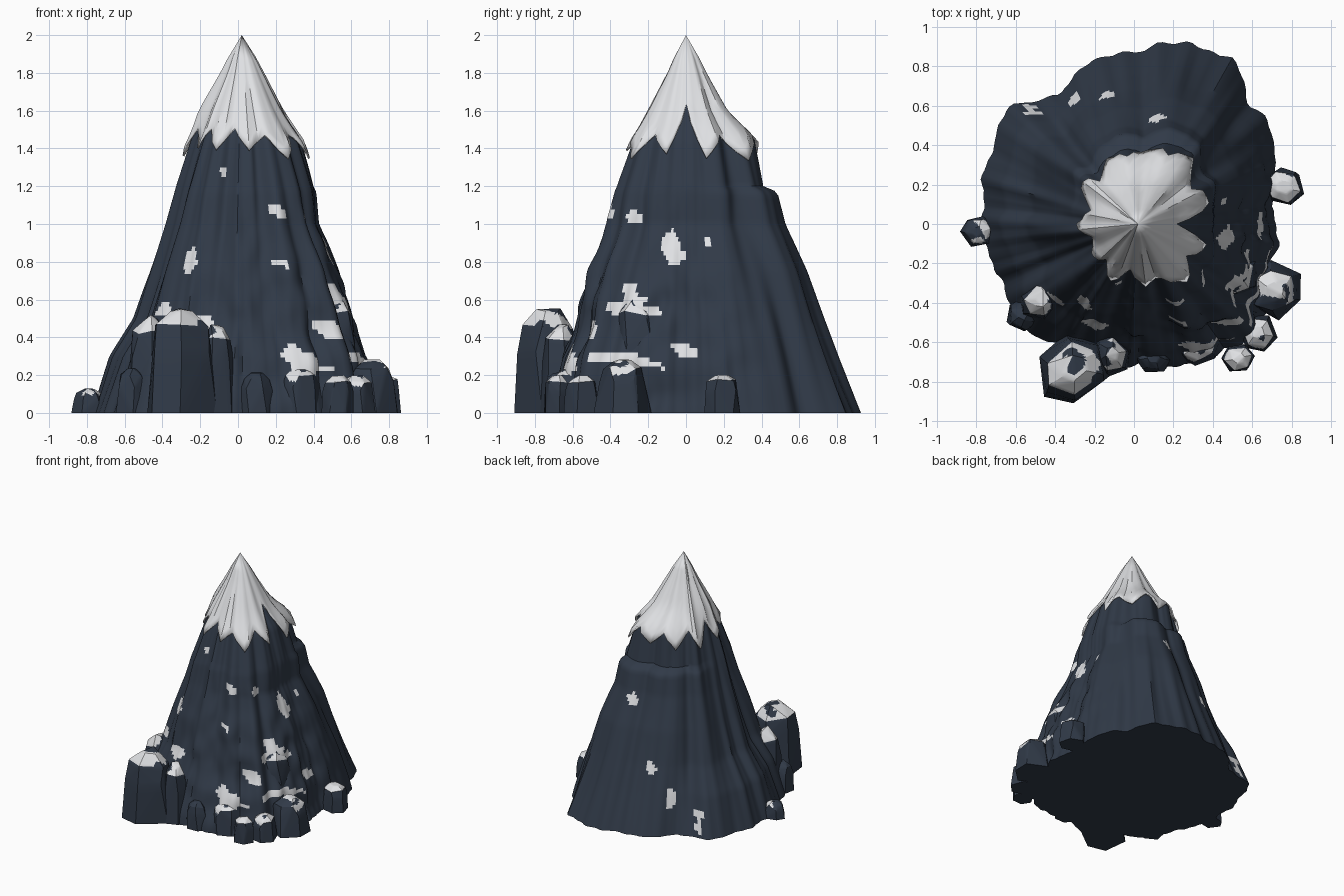
import bpy, bmesh, math, random
from mathutils import Vector, noise

if "Cube" in bpy.data.objects:
    bpy.data.objects.remove(bpy.data.objects["Cube"])


def material(name, rgb):
    m = bpy.data.materials.new(name)
    m.use_nodes = True
    m.diffuse_color = (*rgb, 1)
    m.node_tree.nodes["Principled BSDF"].inputs["Base Color"].default_value = (*rgb, 1)
    return m


ROCK = material("dark slate rock", (0.030, 0.042, 0.064))
SNOW = material("white snow", (0.74, 0.75, 0.77))


def finish(bm, name, mats, angle):
    bmesh.ops.recalc_face_normals(bm, faces=bm.faces)
    mesh = bpy.data.meshes.new(name)
    bm.to_mesh(mesh)
    bm.free()
    obj = bpy.data.objects.new(name, mesh)
    bpy.context.collection.objects.link(obj)
    for m in mats:
        mesh.materials.append(m)
    bpy.ops.object.select_all(action="DESELECT")
    obj.select_set(True)
    bpy.context.view_layer.objects.active = obj
    bpy.ops.object.shade_smooth_by_angle(angle=math.radians(angle))
    return obj


# Mountain outline: footprint radius every 15 degrees, slope profile on each side
FOOT = [.72, .74, .82, .84, .99, .95, .87, .85, .76, .86, .81, .80,
        .77, .74, .74, .76, .72, .70, .72, .76, .79, .84, .80, .72]
LEVELS = [0, .3, .5, .75, 1, 1.17, 1.2, 1.45, 1.6, 1.8, 1.98]
EAST = [1, .91, .83, .72, .56, .54, .53, .42, .28, .14, .01]
NORTH = [1, .87, .79, .70, .58, .53, .44, .39, .22, .10, .01]
WEST = [1, .87, .70, .59, .49, .43, .42, .32, .26, .12, .01]
SOUTH = [1, .89, .78, .69, .56, .50, .48, .36, .25, .11, .01]


def lookup(values, z):
    for i in range(len(LEVELS) - 1):
        if z <= LEVELS[i + 1]:
            t = (z - LEVELS[i]) / (LEVELS[i + 1] - LEVELS[i])
            return values[i] + t * (values[i + 1] - values[i])
    return values[-1]


def footprint(deg):
    k = (deg % 360) / 15
    i = int(k)
    return FOOT[i % 24] * (1 - k + i) + FOOT[(i + 1) % 24] * (k - i)


def radius(deg, z):
    a = math.radians(deg)
    c, s = math.cos(a), math.sin(a)
    slope = c * c * lookup(EAST if c > 0 else WEST, z) \
        + s * s * lookup(NORTH if s > 0 else SOUTH, z)
    soft = sum(footprint(deg + d) for d in (-30, -15, 0, 15, 30)) / 5
    blend = min(1, z / 1.2) * 0.6
    base = footprint(deg) * (1 - blend) + soft * blend
    # long vertical ridges, flutes along the foot, and rugged crags on the front-left side
    ridge = noise.noise(Vector((c * 4, s * 4, z * .6))) * .07
    flute = noise.noise(Vector((c * 11, s * 11, z * .5 + 7))) * .05 * max(.25, 1 - z)
    rugged = max(0, math.cos(a + .8)) * max(0, 1 - z / 1.3)
    crag = (noise.noise(Vector((c * 5, s * 5, z * 6 + 3)))) * .07 * rugged
    return base * slope + (ridge + flute + crag) * min(1, slope * 1.6) * min(1, .5 + z)


def point(deg, z, extra=0.0):
    r = max(.004, radius(deg, z)) + extra
    a = math.radians(deg)
    return Vector((r * math.cos(a) + .01 * z, r * math.sin(a), z))


# Snow patches on the slopes: angle, height, half width in degrees, half height
PATCHES = [(-61, 1.06, 7, .035), (-38, 1.03, 3, .03), (-66, .80, 4, .022),
           (237, .78, 5, .08), (223, .55, 6, .04), (-60, .25, 9, .075),
           (-30, .58, 11, .075), (253, 1.27, 3, .025), (-8, .88, 6, .08),
           (15, .90, 2, .03), (-45, .42, 6, .05), (-26, .28, 16, .03),
           (0, .33, 7, .04), (116, .27, 3, .06), (102, .5, 3, .04),
           (79, .95, 4, .03), (132, .12, 2, .07), (248, .48, 7, .06)]


def snowy(deg, z):
    for a, h, w, t in PATCHES:
        d = (deg - a + 180) % 360 - 180
        wobble = noise.noise(Vector((deg * .12, z * 14, a))) * .9
        if math.hypot(d / w, (z - h + d * .002) / t) + wobble < 1:
            return True
    return False


# Mountain body
bm = bmesh.new()
COLS, ROWS = 200, 80
rings = []
for r in range(ROWS + 1):
    z = 1.96 * r / ROWS
    rings.append([bm.verts.new(point(360 * i / COLS, z)) for i in range(COLS)])
for r in range(ROWS):
    for i in range(COLS):
        j = (i + 1) % COLS
        f = bm.faces.new((rings[r][i], rings[r][j], rings[r + 1][j], rings[r + 1][i]))
        f.material_index = int(snowy(360 * (i + .5) / COLS, 1.96 * (r + .5) / ROWS))
bm.faces.new(rings[0])
bm.faces.new(rings[-1])
finish(bm, "mountain_body", [ROCK, SNOW], 40)

# Snow cap: shell over the summit with a jagged hem
random.seed(4)
bm = bmesh.new()
TEETH, STEPS = 11, 6
cols = TEETH * STEPS
drop = [random.uniform(1.33, 1.41) for _ in range(TEETH)]
notch = [random.uniform(1.46, 1.52) for _ in range(TEETH)]
notch[TEETH - 1] = 1.64
apex = bm.verts.new((.02, 0, 2))
grid = []
for i in range(cols):
    tooth, k = divmod(i, STEPS)
    half = STEPS / 2
    if k <= half:
        hem = notch[tooth - 1] + (drop[tooth] - notch[tooth - 1]) * k / half
    else:
        hem = drop[tooth] + (notch[tooth] - drop[tooth]) * (k - half) / half
    column = []
    for r in range(9):
        z = hem + (1.93 - hem) * r / 9
        flare = .014 + .02 * max(0, 1.5 - z) / .15
        column.append(bm.verts.new(point(360 * i / cols, z, flare)))
    grid.append(column)
for i in range(cols):
    a, b = grid[i], grid[(i + 1) % cols]
    for r in range(8):
        bm.faces.new((a[r], b[r], b[r + 1], a[r + 1]))
    bm.faces.new((a[8], b[8], apex))
cap = finish(bm, "snow_cap", [SNOW], 35)
shell = cap.modifiers.new("thickness", "SOLIDIFY")
shell.thickness = .01


# Angular boulders around the foot, tapered columns with chipped tops
def boulder(name, x, y, rx, ry, turn, height, taper, snow, seed):
    random.seed(seed)
    bm = bmesh.new()
    spin = math.radians(turn)
    for level, scale in ((0, 1), (.6, .5 + taper / 2), (.85, taper), (1, taper * .45)):
        for i in range(6):
            a = math.tau * i / 6 + random.uniform(-.2, .2)
            k = scale * random.uniform(.9, 1.05)
            px, py = rx * k * math.cos(a), ry * k * math.sin(a)
            z = height * level * (random.uniform(.93, 1) if level else 0)
            bm.verts.new((x + px * math.cos(spin) - py * math.sin(spin),
                          y + px * math.sin(spin) + py * math.cos(spin), z))
    hull = bmesh.ops.convex_hull(bm, input=bm.verts)
    loose = [v for v in bm.verts if not v.link_faces]
    bmesh.ops.delete(bm, geom=loose, context="VERTS")
    bmesh.ops.subdivide_edges(bm, edges=bm.edges, cuts=4, use_grid_fill=True)
    bmesh.ops.recalc_face_normals(bm, faces=bm.faces)
    for f in bm.faces:
        c = f.calc_center_median()
        if snow and f.normal.z > .35 and c.z > height * .7:
            f.material_index = int(noise.noise(c * 9) > -.12 * snow)
    finish(bm, name, [ROCK, SNOW], 30)


BOULDERS = [
    ("front_boulder", -.30, -.73, .21, .19, 40, .56, .72, 2),
    ("front_boulder_small", -.11, -.66, .11, .12, 15, .47, .7, 1),
    ("right_foot_rock", -.79, -.04, .09, .09, 10, .13, .7, 2),
    ("left_foot_rock", .76, .19, .12, .10, -15, .21, .8, 2),
    ("left_corner_boulder", .71, -.34, .16, .15, 30, .29, .7, 2),
    ("corner_rock", .63, -.55, .10, .10, 50, .20, .8, 1),
    ("corner_rock_low", .53, -.68, .09, .08, 10, .20, .8, 2),
    ("front_rock", .33, -.62, .12, .10, 20, .24, .75, 1),
    ("left_ledge", .50, -.25, .17, .16, 25, .64, .7, 2),
    ("front_ledge", .42, -.45, .16, .14, 35, .40, .75, 1),
    ("right_ledge", -.46, -.38, .15, .12, 45, .52, .7, 1),
    ("front_low_rock", .10, -.68, .10, .08, 0, .22, .7, 0),
    ("right_low_rock", -.56, -.46, .10, .09, 30, .24, .7, 0),
]
for n, b in enumerate(BOULDERS):
    boulder(*b, n + 1)
